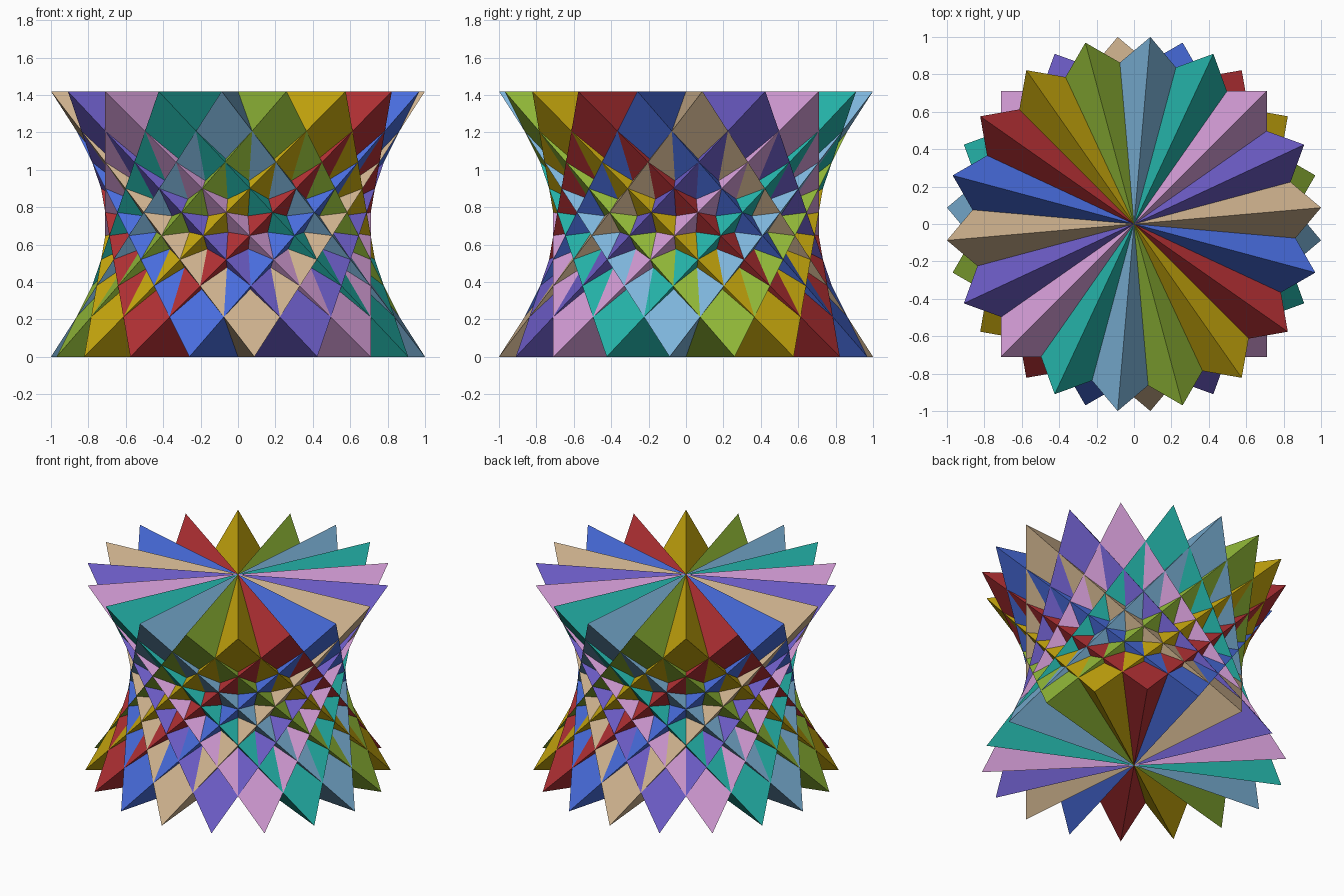
import bpy
import bmesh
import math

if "Cube" in bpy.data.objects:
    bpy.data.objects.remove(bpy.data.objects["Cube"], do_unlink=True)

COUNT = 9                                    # tetrahedra sharing the upright axis
STEP = 180 / COUNT                           # turn between neighbours, degrees
START = 5                                    # direction of the first top edge
RADIUS = 1 / math.cos(math.radians(START))   # half an edge
HEIGHT = RADIUS * math.sqrt(2)               # regular tetrahedron standing on an edge

# One colour per tetrahedron, in turning order (8-bit sRGB)
COLOURS = [
    ("tan", (206, 178, 142)),
    ("purple", (108, 92, 198)),
    ("pink", (210, 155, 212)),
    ("teal", (36, 178, 168)),
    ("sky_blue", (125, 180, 218)),
    ("leaf_green", (150, 190, 58)),
    ("gold", (204, 172, 14)),
    ("red", (178, 48, 52)),
    ("royal_blue", (72, 108, 220)),
]


def linear(c):
    c /= 255
    return c / 12.92 if c <= 0.04045 else ((c + 0.055) / 1.055) ** 2.4


def make_material(name, rgb):
    colour = tuple(linear(c) for c in rgb) + (1.0,)
    mat = bpy.data.materials.new(name)
    mat.use_nodes = True
    mat.diffuse_color = colour
    mat.node_tree.nodes["Principled BSDF"].inputs["Base Color"].default_value = colour
    return mat


def tetrahedron(name, degrees, mat):
    """Top edge points along the given direction, bottom edge crosses it."""
    bm = bmesh.new()
    for offset, z in ((0, HEIGHT), (180, HEIGHT), (90, 0), (270, 0)):
        a = math.radians(degrees + offset)
        bm.verts.new((RADIUS * math.cos(a), RADIUS * math.sin(a), z))
    bmesh.ops.convex_hull(bm, input=bm.verts[:])
    bmesh.ops.recalc_face_normals(bm, faces=bm.faces[:])
    mesh = bpy.data.meshes.new(name)
    bm.to_mesh(mesh)
    bm.free()
    mesh.materials.append(mat)
    obj = bpy.data.objects.new(name, mesh)
    bpy.context.collection.objects.link(obj)


# Ring of interlocking tetrahedra
for i, (colour_name, rgb) in enumerate(COLOURS):
    tetrahedron(f"{colour_name}_tetrahedron", START + i * STEP, make_material(colour_name, rgb))
